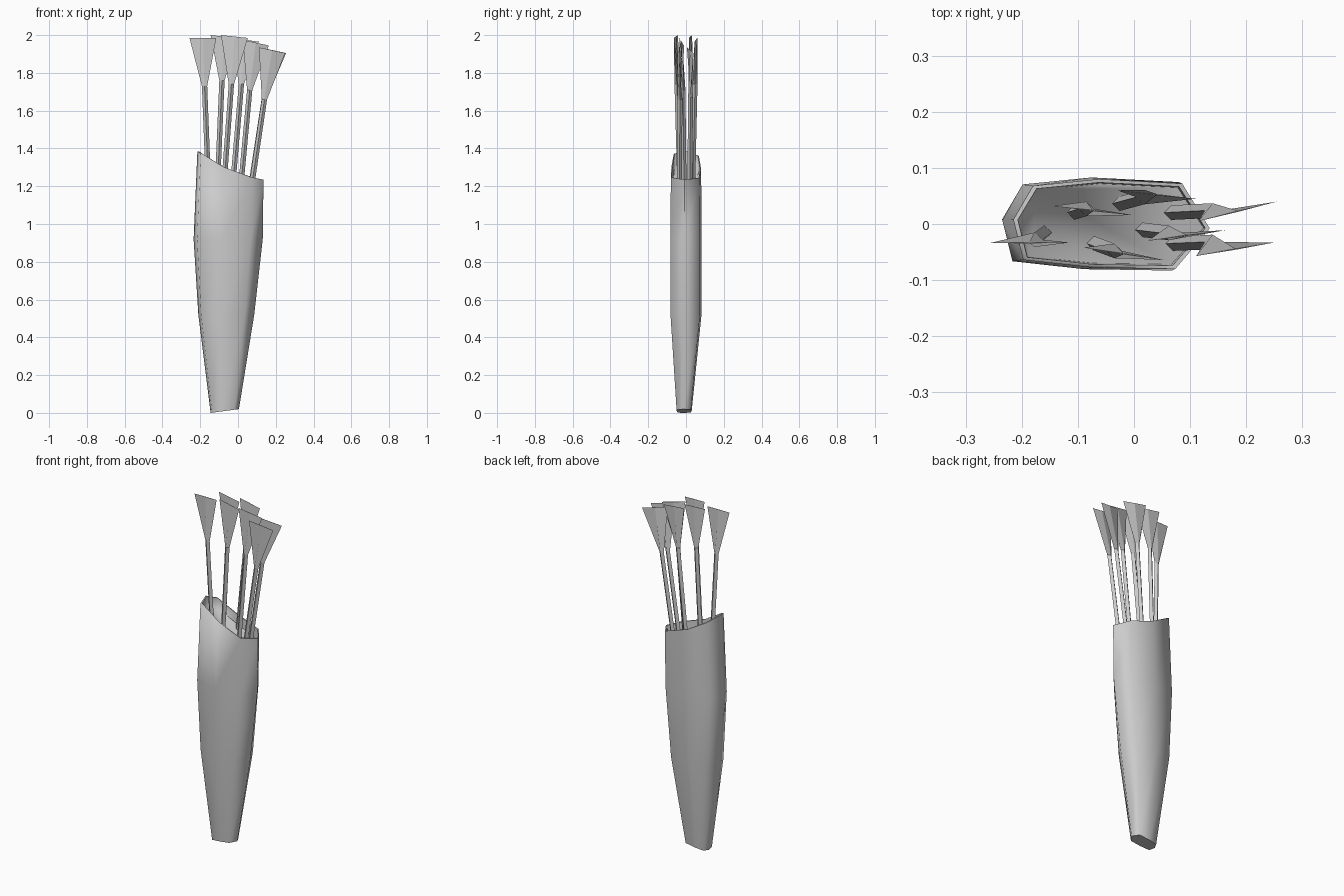
import bpy, bmesh, math
from mathutils import Vector

cube = bpy.data.objects.get("Cube")
if cube:
    bpy.data.objects.remove(cube, do_unlink=True)

grey = bpy.data.materials.new("plain grey")
grey.use_nodes = True
grey.diffuse_color = (0.6, 0.6, 0.6, 1)
grey.node_tree.nodes["Principled BSDF"].inputs["Base Color"].default_value = (0.6, 0.6, 0.6, 1)


def loft(name, rings, smooth=False):
    """Skin a list of equal-length point rings and cap both ends."""
    bm = bmesh.new()
    rows = [[bm.verts.new(p) for p in ring] for ring in rings]
    n = len(rows[0])
    for low, high in zip(rows, rows[1:]):
        for i in range(n):
            j = (i + 1) % n
            bm.faces.new((low[i], low[j], high[j], high[i]))
    bm.faces.new(rows[0][::-1])
    bm.faces.new(rows[-1])
    bmesh.ops.recalc_face_normals(bm, faces=bm.faces)
    mesh = bpy.data.meshes.new(name)
    bm.to_mesh(mesh)
    bm.free()
    mesh.materials.append(grey)
    obj = bpy.data.objects.new(name, mesh)
    bpy.context.collection.objects.link(obj)
    if smooth:
        bpy.ops.object.select_all(action='DESELECT')
        obj.select_set(True)
        bpy.context.view_layer.objects.active = obj
        bpy.ops.object.shade_smooth_by_angle(angle=math.radians(72))
    return obj


# Quiver: an uneven eight-sided tube with a slanted mouth
outline = [(-1, 0.1), (-0.9, -0.8), (-0.2, -0.97), (0.65, -1),
           (1, -0.1), (0.72, 0.9), (-0.13, 1), (-0.8, 0.85)]


def section(cx, rx, cy, ry, height):
    return [(cx + rx * u, cy + ry * v, height(u)) for u, v in outline]


def mouth(u):
    return 1.285 - 0.075 * u + 0.025 * u * u


loft("quiver", [
    section(-0.07, 0.075, -0.01, 0.04, lambda u: 0.01 + 0.01 * u),
    section(-0.062, 0.148, 0, 0.082, lambda u: 0.52),
    section(-0.052, 0.183, 0, 0.083, lambda u: 0.92),
    section(-0.04, 0.175, 0, 0.08, mouth),
    section(-0.04, 0.167, 0, 0.074, mouth),
    section(-0.04, 0.164, 0, 0.072, lambda u: mouth(u) - 0.06),
], smooth=True)


# Arrows: diamond shafts flaring into a thin flat fletching
def arrow(name, base, neck, tip_left, tip_right):
    def diamond(c, w, d):
        x, y, z = c
        return [(x - w, y, z), (x, y - d, z), (x + w, y, z), (x, y + d, z)]
    a, b = Vector(tip_left), Vector(tip_right)
    mid, thin = (a + b) / 2, Vector((0, 0.001, 0))
    top = [a, mid - thin, b, mid + thin]
    loft(name, [diamond(base, 0.014, 0.013), diamond(neck, 0.014, 0.013), top])


arrows = [
    ((-0.158, -0.014, 1.24), (-0.177, -0.028, 1.73), (-0.257, -0.034, 1.985), (-0.115, -0.033, 1.985)),
    ((-0.108, 0.02, 1.22), (-0.085, 0.027, 1.76), (-0.145, 0.032, 2.0), (-0.002, 0.016, 1.985)),
    ((-0.075, -0.033, 1.2), (-0.035, -0.048, 1.74), (-0.09, -0.042, 2.0), (0.052, -0.064, 1.985)),
    ((-0.03, 0.035, 1.18), (0.018, 0.048, 1.74), (-0.03, 0.06, 1.985), (0.11, 0.045, 1.965)),
    ((0.012, -0.01, 1.17), (0.062, -0.016, 1.71), (0.025, -0.03, 1.975), (0.163, -0.011, 1.945)),
    ((0.062, 0.02, 1.16), (0.14, 0.024, 1.67), (0.115, 0.005, 1.935), (0.255, 0.04, 1.905)),
    ((0.066, -0.035, 1.16), (0.14, -0.032, 1.66), (0.111, -0.057, 1.935), (0.25, -0.033, 1.905)),
]
for number, points in enumerate(arrows, 1):
    arrow(f"arrow_{number}", *points)
